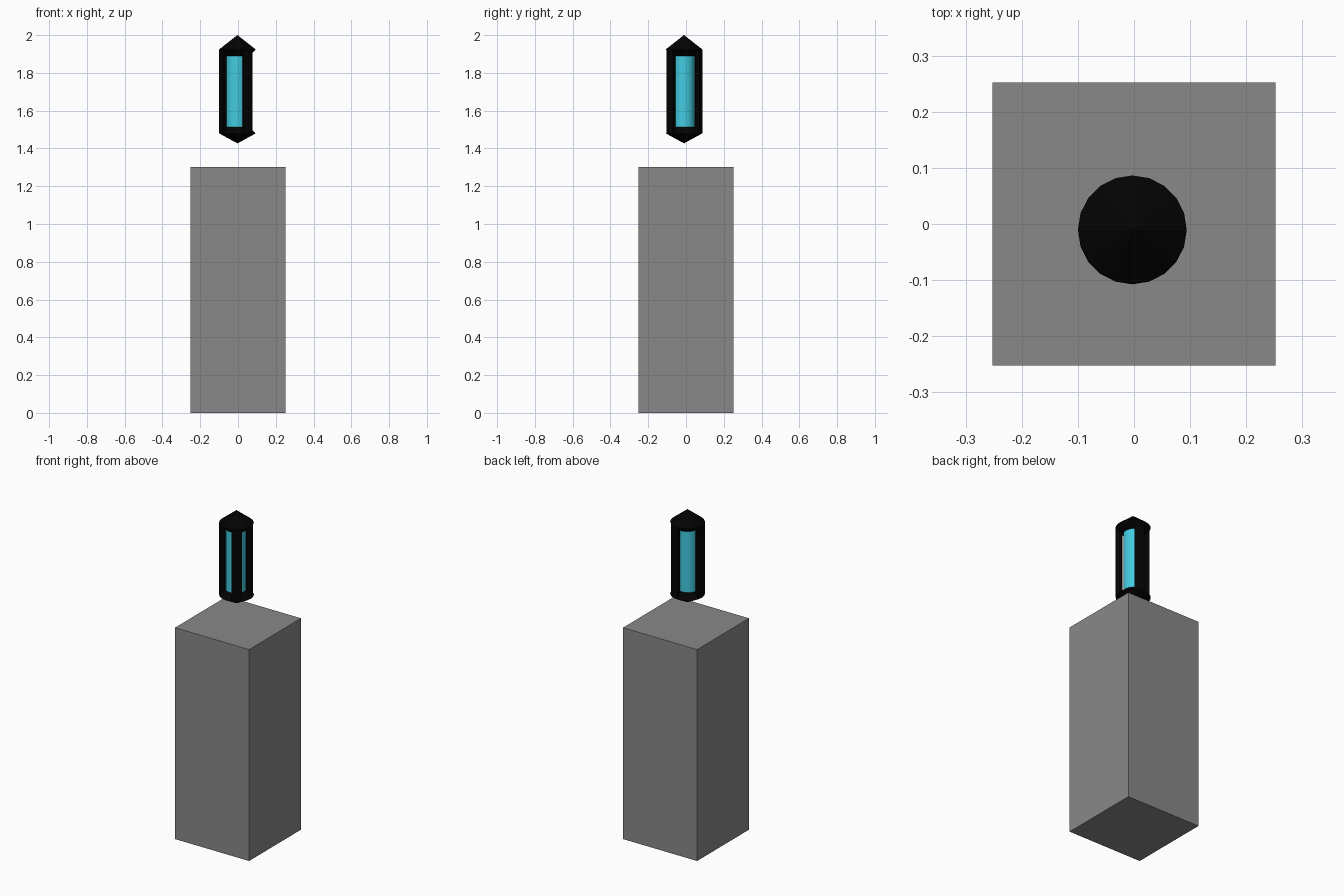
import bpy, bmesh
from math import cos, sin, radians

if "Cube" in bpy.data.objects:
    bpy.data.objects.remove(bpy.data.objects["Cube"])

CX, CY = -0.003, -0.0105      # axis of the lantern
SIDES, R = 20, 0.097
Z_LOW, Z_HIGH = 1.480, 1.924  # levels of the cap rims


def material(name, rgb):
    m = bpy.data.materials.new(name)
    m.diffuse_color = (*rgb, 1)
    m.use_nodes = True
    m.node_tree.nodes["Principled BSDF"].inputs["Base Color"].default_value = m.diffuse_color
    return m


black = material("black_metal", (0.0008, 0.0008, 0.0008))
cyan = material("cyan_glass", (0.055, 0.60, 0.75))
stone = material("grey_stone", (0.25, 0.25, 0.25))


def polar(r, deg, z, dx=0.0):
    a = radians(deg)
    return (CX + dx + r * cos(a), CY + r * sin(a), z)


def finish(name, bm, mat):
    bmesh.ops.recalc_face_normals(bm, faces=bm.faces)
    mesh = bpy.data.meshes.new(name)
    bm.to_mesh(mesh)
    bm.free()
    ob = bpy.data.objects.new(name, mesh)
    bpy.context.collection.objects.link(ob)
    mesh.materials.append(mat)
    return ob


def loft(name, loops, mat):
    """Skin a stack of equal-length point loops and close both ends."""
    bm = bmesh.new()
    rings = [[bm.verts.new(p) for p in loop] for loop in loops]
    n = len(rings[0])
    for a, b in zip(rings, rings[1:]):
        for i in range(n):
            j = (i + 1) % n
            bm.faces.new((a[i], a[j], b[j], b[i]))
    bm.faces.new(rings[0])
    bm.faces.new(rings[-1])
    return finish(name, bm, mat)


def lathe(name, profile, mat, dx=0.0):
    return loft(name, [[polar(r, 360 * i / SIDES, z, dx) for i in range(SIDES)]
                       for r, z in profile], mat)


# square pedestal
bm = bmesh.new()
bmesh.ops.create_cube(bm, size=1)
for v in bm.verts:
    v.co = (v.co.x * 0.505, v.co.y * 0.505, (v.co.z + 0.5) * 1.302)
finish("pedestal", bm, stone)

# pointed caps, tapering inwards to the core
lathe("top_cap", [(0.06, 1.889), (R, Z_HIGH), (0.0005, 2.0)], black)
lathe("bottom_cap", [(0.0005, 1.427), (R, Z_LOW), (0.06, 1.513)], black)

# glowing core
core = lathe("core", [(0.057, 1.50), (0.057, 1.90)], cyan, dx=-0.004)
bpy.context.view_layer.objects.active = core
core.select_set(True)
bpy.ops.object.shade_smooth_by_angle(angle=radians(40))

# three curved pillars following the sides of the cylinder
for k, (start, count) in enumerate(((54, 2), (162, 3), (288, 2)), 1):
    end = start + 18 * count
    outer = [(R, start + 18 * i) for i in range(count + 1)]
    inner = [(0.066, end - 6)]
    inner += [(0.066, start + 18 * i) for i in range(count - 1, 0, -1)]
    inner += [(0.066, start + 6)]
    loft(f"pillar_{k}", [[polar(r, a, z) for r, a in outer + inner]
                         for z in (Z_LOW, Z_HIGH)], black)
